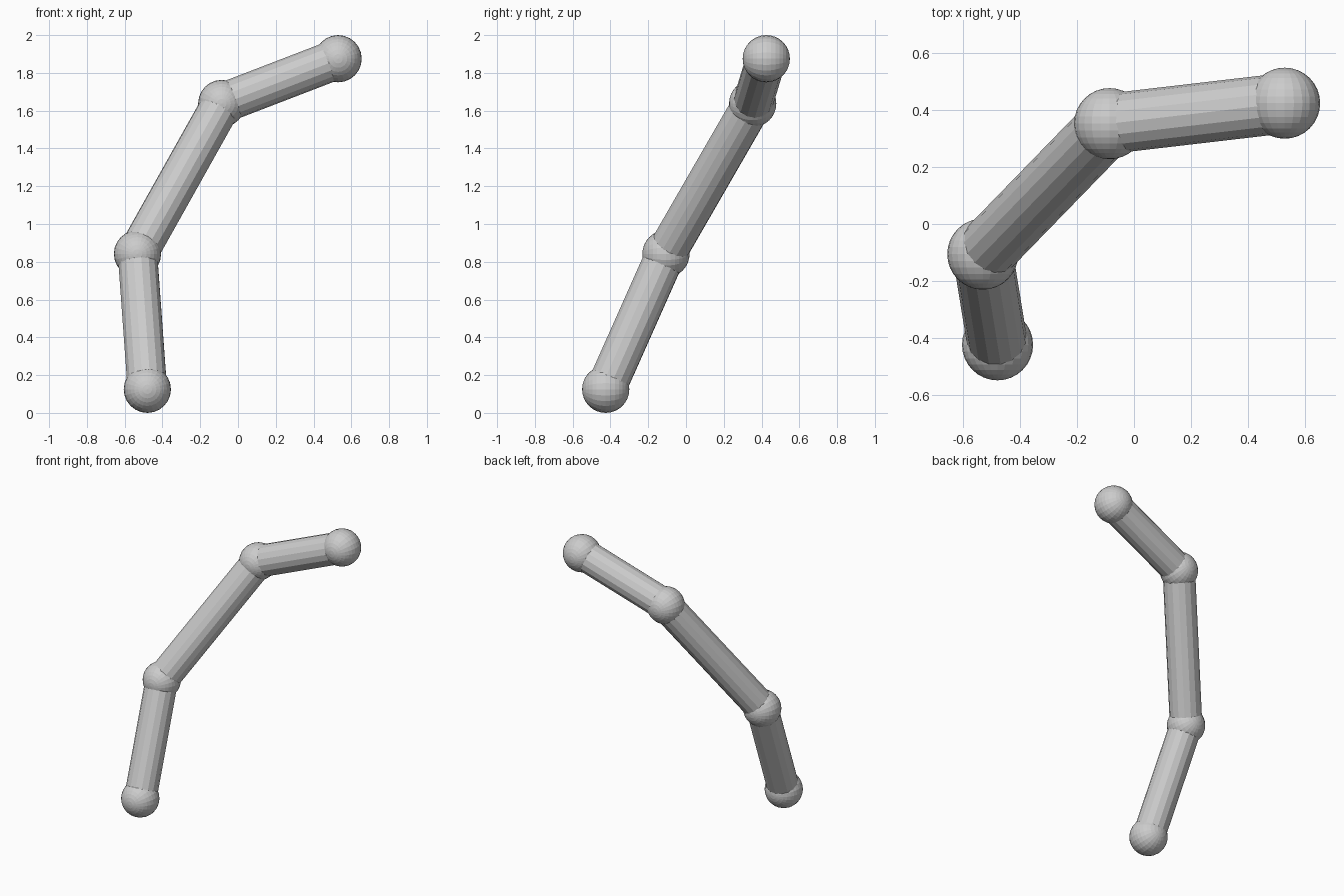
import bpy
from mathutils import Vector

if "Cube" in bpy.data.objects:
    bpy.data.objects.remove(bpy.data.objects["Cube"])

JOINT_RADIUS = 0.125
ROD_RADIUS = 0.106

joints = [Vector(p) for p in (
    (-0.48, -0.425, 0.125),
    (-0.532, -0.106, 0.842),
    (-0.086, 0.353, 1.638),
    (0.53, 0.425, 1.875),
)]


def ball(name, centre):
    # Sphere with its poles facing front and back
    bpy.ops.mesh.primitive_uv_sphere_add(segments=24, ring_count=16, radius=JOINT_RADIUS,
                                         location=centre, rotation=(1.5707963, 0, 0))
    bpy.context.object.name = name


def rod(name, start, end):
    # Cylinder running from one joint centre to the next
    axis = end - start
    bpy.ops.mesh.primitive_cylinder_add(vertices=16, radius=ROD_RADIUS, depth=axis.length,
                                        location=(start + end) / 2)
    obj = bpy.context.object
    obj.name = name
    obj.rotation_euler = axis.to_track_quat('Z', 'Y').to_euler()


# Ball joints
for name, centre in zip(("base_ball", "lower_joint", "upper_joint", "tip_ball"), joints):
    ball(name, centre)

# Connecting rods
for name, start, end in zip(("lower_rod", "middle_rod", "upper_rod"), joints, joints[1:]):
    rod(name, start, end)
